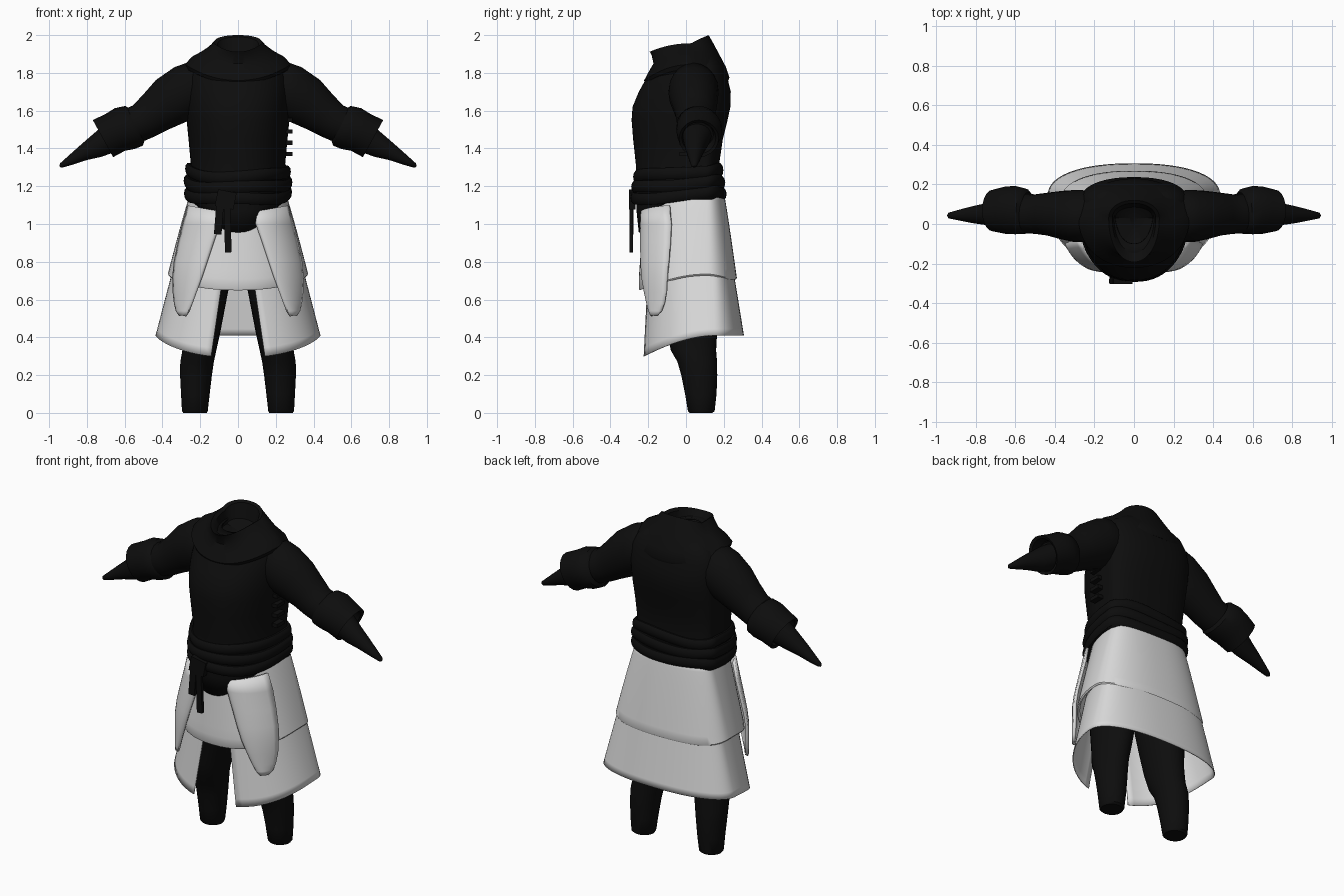
import bpy, bmesh, math
from mathutils import Vector

if "Cube" in bpy.data.objects:
    bpy.data.objects.remove(bpy.data.objects["Cube"])


def material(name, value):
    m = bpy.data.materials.new(name)
    m.use_nodes = True
    col = (value, value, value, 1)
    m.diffuse_color = col
    m.node_tree.nodes["Principled BSDF"].inputs["Base Color"].default_value = col
    return m


BLACK = material("black cloth", 0.004)
GREY = material("pale grey cloth", 0.7)


def finish(obj, mat, thick=0, offset=-1, mirror=False, angle=40):
    obj.data.materials.append(mat)
    bpy.ops.object.select_all(action='DESELECT')
    obj.select_set(True)
    bpy.context.view_layer.objects.active = obj
    if thick:
        mod = obj.modifiers.new("thickness", 'SOLIDIFY')
        mod.thickness, mod.offset = thick, offset
    if mirror:
        obj.modifiers.new("mirror", 'MIRROR').use_clip = False
    bpy.ops.object.shade_smooth_by_angle(angle=math.radians(angle))
    return obj


def grid(name, rows, mat, closed=True, caps=False, loop=False, **kw):
    """Skin a list of equal-length point rows."""
    bm = bmesh.new()
    vs = [[bm.verts.new(p) for p in r] for r in rows]
    n = len(rows[0])
    for j in range(len(rows) if loop else len(rows) - 1):
        a, b = vs[j], vs[(j + 1) % len(rows)]
        for i in range(n if closed else n - 1):
            k = (i + 1) % n
            bm.faces.new((a[i], a[k], b[k], b[i]))
    if caps:
        bm.faces.new(vs[0])
        bm.faces.new(vs[-1])
    bmesh.ops.recalc_face_normals(bm, faces=bm.faces[:])
    me = bpy.data.meshes.new(name)
    bm.to_mesh(me)
    bm.free()
    obj = bpy.data.objects.new(name, me)
    bpy.context.collection.objects.link(obj)
    return finish(obj, mat, **kw)


def section(t, rx, yf, yb, yc=0.1, p=2.3):
    """Rounded body outline; t = 0 is the front, t = pi the back."""
    s, c = math.sin(t), math.cos(t)
    x = math.copysign(rx * abs(s) ** (2 / p), s)
    w = abs(c) ** (2 / p)
    return x, (yc - (yc - yf) * w if c > 0 else yc + (yb - yc) * w)


def lerp(a, b, f):
    return [p + (q - p) * f for p, q in zip(a, b)]


N = 64
TURN = [2 * math.pi * i / N for i in range(N)]


def front(t, p):
    return max(0, math.cos(t)) ** p


# Torso: rings of height, half width, front, back
rings = [(1.15, .275, -.262, .203), (1.23, .262, -.265, .19), (1.32, .25, -.266, .176),
         (1.45, .262, -.28, .195), (1.55, .272, -.288, .22), (1.62, .277, -.283, .235),
         (1.7, .28, -.25, .237), (1.78, .272, -.205, .218), (1.84, .24, -.17, .2),
         (1.89, .17, -.15, .165), (1.9, .1, -.1, .1)]
rows = [[(*section(t, .27, -.25, .2), 1.13 - .175 * front(t, 3.5)) for t in TURN]]
for z, rx, yf, yb in rings:
    rows.append([(*section(t, rx, yf, yb), z - (.08 * front(t, 3.5) if z < 1.2 else 0)) for t in TURN])
grid("tunic_body", rows, BLACK, thick=.01)

# Cowl with a raised, backward-leaning neck opening
cowl = [(.272, -.215, .225, 1.745, 1.82, 1.76), (.28, -.222, .23, 1.76, 1.845, 1.775),
        (.245, -.195, .212, 1.81, 1.885, 1.83), (.19, -.172, .175, 1.85, 1.915, 1.9),
        (.145, -.182, .14, 1.895, 1.945, 1.965), (.128, -.192, .12, 1.912, 1.957, 2.0),
        (.11, -.165, .105, 1.905, 1.945, 1.99), (.095, -.11, .085, 1.86, 1.87, 1.9),
        (.02, -.02, .03, 1.85, 1.85, 1.86)]
rows = []
for rx, yf, yb, zf, zs, zb in cowl:
    row = []
    for t in TURN:
        c = math.cos(t)
        z = zs + (zf - zs) * c * c if c > 0 else zs + (zb - zs) * abs(c) ** .8
        row.append((*section(t, rx, yf, yb, .03, 2.1), z))
    rows.append(row)
grid("cowl", rows, BLACK, caps=True)

# Sash: stacked rolls around the waist
for k, (z, rx, yf, yb) in enumerate([(1.285, .262, -.262, .18), (1.225, .27, -.272, .19),
                                     (1.165, .268, -.275, .197)]):
    rows = []
    for t in TURN:
        row = []
        for a in range(10):
            ang = a * math.tau / 10
            grow = .018 * math.cos(ang)
            wave = -.035 * front(t, 1) + .008 * math.sin(3 * t + k)
            row.append((*section(t, rx + grow, yf - grow, yb + grow),
                        z + wave + .032 * math.sin(ang)))
        rows.append(row)
    grid(f"sash_roll_{k + 1}", rows, BLACK, loop=True)


def block(name, loc, size, tilt=0):
    bpy.ops.mesh.primitive_cube_add(size=1, location=loc, rotation=(0, tilt, 0))
    obj = bpy.context.object
    obj.name, obj.scale = name, size
    bev = obj.modifiers.new("soft edges", 'BEVEL')
    bev.width, bev.segments = .006, 2
    finish(obj, BLACK)


# Sash knot and hanging ends, side clasps on the left flank
block("sash_knot", (-.065, -.285, 1.13), (.1, .035, .09), .2)
block("sash_end_short", (-.1, -.288, 1.04), (.04, .02, .19), .08)
block("sash_end_long", (-.055, -.29, .98), (.035, .02, .26), -.03)
for k in range(4):
    block(f"side_clasp_{k + 1}", (.272, .0, 1.37 + .06 * k), (.035, .07, .022))


def tube(name, path, sides=20, **kw):
    """Limb skin: each ring is centre, tilt in the xz plane, in-plane and y radii."""
    rows = []
    for x, y, z, tilt, r, ry in path:
        u = Vector((math.sin(tilt), 0, math.cos(tilt)))
        rows.append([Vector((x, y, z)) + u * r * math.cos(a) + Vector((0, ry * math.sin(a), 0))
                     for a in (i * math.tau / sides for i in range(sides))])
    return grid(name, rows, BLACK, mirror=True, **kw)


# Sleeves, flared cuffs and pointed hands
tube("sleeve", [(.2, .04, 1.70, 0, .13, .12), (.265, .04, 1.705, .05, .148, .132),
                (.3, .04, 1.688, .25, .147, .132), (.37, .045, 1.645, .5, .134, .122),
                (.44, .05, 1.59, .6, .113, .108), (.5, .05, 1.545, .6, .1, .1),
                (.58, .055, 1.51, .5, .098, .1), (.66, .06, 1.47, .5, .08, .085)], caps=True)
tube("cuff", [(.535, .06, 1.525, .42, .095, .1), (.55, .065, 1.52, .42, .115, .115),
              (.6, .07, 1.505, .45, .12, .122), (.65, .07, 1.485, .5, .11, .12),
              (.715, .068, 1.452, .5, .112, .105), (.708, .068, 1.455, .5, .095, .09),
              (.66, .065, 1.475, .5, .08, .08)])
tube("hand", [(.64, .06, 1.475, .5, .075, .08), (.7, .055, 1.44, .5, .072, .068),
              (.75, .05, 1.41, .55, .062, .055), (.82, .047, 1.375, .55, .042, .042),
              (.89, .045, 1.335, .55, .025, .026), (.935, .043, 1.31, .6, .013, .015),
              (.943, .043, 1.304, .6, .004, .005)], caps=True)

# Legs: height, inner, outer, front, back
leg = [(.0, .165, .29, .02, .14), (.01, .16, .297, .01, .152), (.1, .15, .302, -.005, .162),
       (.2, .138, .307, -.025, .166), (.27, .128, .306, -.045, .165), (.33, .115, .295, -.08, .16),
       (.42, .095, .285, -.1, .165), (.55, .07, .285, -.12, .175), (.68, .045, .28, -.135, .18),
       (.85, .015, .26, -.14, .18), (1.0, -.02, .24, -.14, .17)]
rows = [[((a + b) / 2 + (b - a) / 2 * math.sin(t), (f + k) / 2 - (k - f) / 2 * math.cos(t), z)
         for t in TURN[::3]] for z, a, b, f, k in leg]
grid("leg", rows, BLACK, caps=True, mirror=True)

# Upper skirt tier with a rolled-under hem
TOP, HEM = (.25, -.215, .2), (.378, -.25, .27)


def upper(z):
    return lerp(TOP, HEM, min(1.05, ((1.17 - z) / .46) ** .92))


rows = []
for j in range(11):
    v = j / 10
    row = []
    for t in TURN:
        hem = .715 - .058 * front(t, 2) + .02 * math.sin(t) ** 8
        z = 1.17 + (hem - 1.17) * v
        row.append((*section(t, *upper(max(z, .71)), .11), z))
    rows.append(row)
rows.append([(x * .985, .03 + (y - .03) * .985, z - .008) for x, y, z in rows[-1]])
rows.append([(x * .95, .03 + (y - .03) * .94, z + .003) for x, y, z in rows[-2]])
grid("skirt_upper_tier", rows, GREY, thick=.004)

# Lower skirt tier, split at the front
rows = []
for j in range(11):
    v = j / 10
    rx, yf, yb = lerp((.345, -.205, .25), (.437, -.237, .307), v)
    edge = math.asin(((.075 + .068 * v) / rx) ** 1.15)
    row = []
    for i in range(N + 1):
        t = edge + (2 * math.pi - 2 * edge) * i / N
        hem = .41 - .117 * front(t, 1.5)
        row.append((*section(t, rx, yf, yb, .14), .76 + (hem - .76) * v))
    rows.append(row)
grid("skirt_lower_tier", rows, GREY, closed=False, thick=.005)

# Pointed front flaps lying over the skirt: height, inner x, outer x
outline = [(1.08, .075, .262), (1.0, .095, .288), (.9, .13, .312), (.8, .163, .333), (.72, .19, .341),
           (.64, .22, .339), (.58, .243, .332), (.54, .26, .322), (.515, .278, .305)]
rows = []
for z, a, b in outline:
    rx, yf, yb = upper(max(z, .75))
    row = []
    for i in range(13):
        u = i / 12
        x = a + (b - a) * u
        w = max(0, 1 - (x / (rx + .02)) ** 2.3) ** (1 / 2.3)
        bulge = .012 + .014 * math.sin(math.pi * u) ** .5
        row.append((x, .11 - (.11 - yf) * w - bulge, z + (.035 * (u - .5) if z > 1.05 else 0)))
    rows.append(row)
grid("front_flap", rows, GREY, closed=False, thick=.016, offset=0, mirror=True)
